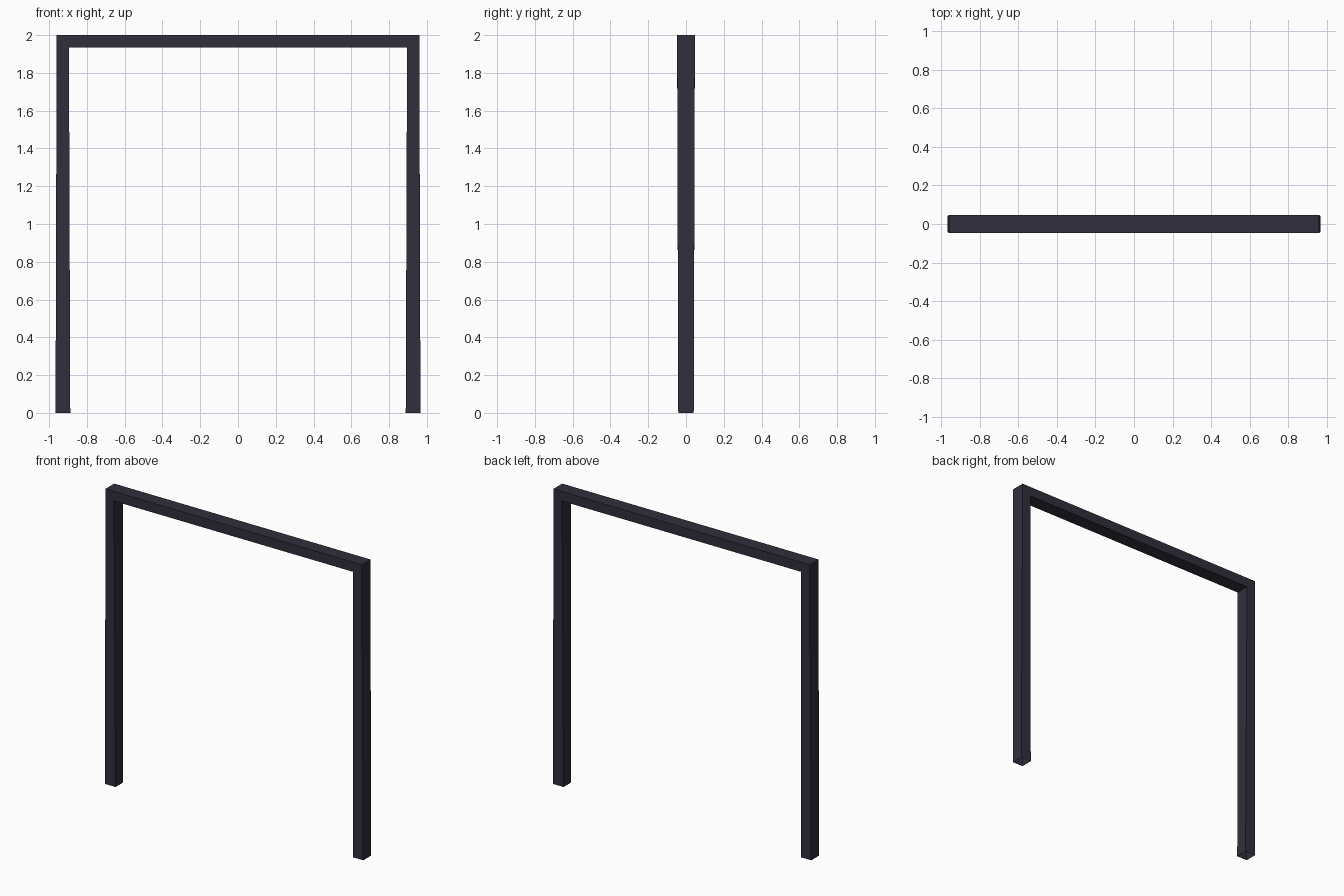
import bpy
import bmesh

if "Cube" in bpy.data.objects:
    bpy.data.objects.remove(bpy.data.objects["Cube"])

# One dark paint for the whole frame
paint = bpy.data.materials.new("dark slate paint")
paint.diffuse_color = (0.030, 0.028, 0.046, 1.0)
paint.use_nodes = True
paint.node_tree.nodes["Principled BSDF"].inputs["Base Color"].default_value = paint.diffuse_color

# Square tube bent into a goal shape: (outer x, outer z, inner x, inner z, half depth)
foot = (0.966, 0.0, 0.888, 0.0, 0.041)
corner = (0.96, 2.0, 0.895, 1.935, 0.047)


def ring(bm, station, side):
    ox, oz, ix, iz, d = station
    pts = [(ox, -d, oz), (ox, d, oz), (ix, d, iz), (ix, -d, iz)]
    return [bm.verts.new((side * x, y, z)) for x, y, z in pts]


bm = bmesh.new()
rings = [ring(bm, foot, -1), ring(bm, corner, -1),
         ring(bm, corner, 1), ring(bm, foot, 1)]

# Posts and crossbar walls, mitred at the corners, open at the feet
for a, b in zip(rings, rings[1:]):
    for i in range(4):
        j = (i + 1) % 4
        bm.faces.new((a[i], a[j], b[j], b[i]))
bmesh.ops.recalc_face_normals(bm, faces=bm.faces)

mesh = bpy.data.meshes.new("post_and_crossbar_frame")
bm.to_mesh(mesh)
bm.free()
mesh.materials.append(paint)
frame = bpy.data.objects.new("post_and_crossbar_frame", mesh)
bpy.context.collection.objects.link(frame)
